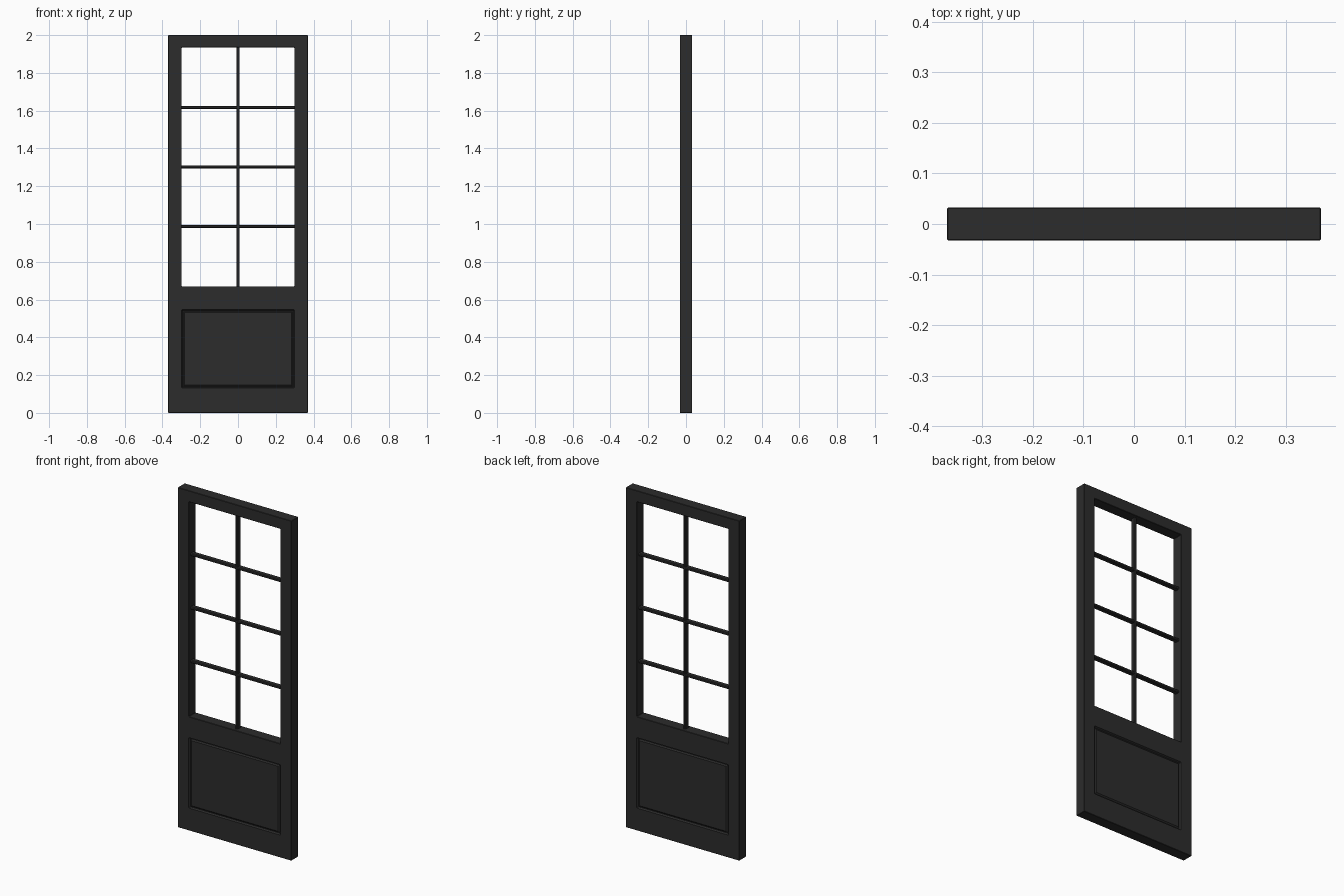
import bpy, bmesh, math
from mathutils import Vector

if "Cube" in bpy.data.objects:
    bpy.data.objects.remove(bpy.data.objects["Cube"])

mat = bpy.data.materials.new("dark_paint")
mat.diffuse_color = (0.025, 0.025, 0.025, 1)
mat.use_nodes = True
mat.node_tree.nodes["Principled BSDF"].inputs["Base Color"].default_value = mat.diffuse_color

W, H, D = 0.37, 2.0, 0.0325            # half width, height, half depth
OX, OZ0, OZ1 = 0.298, 0.67, 1.934      # glazed opening
PZ0, PZ1 = 0.132, 0.547                # lower panel


def finish(bm, name, bevel=0.0):
    bmesh.ops.recalc_face_normals(bm, faces=bm.faces)
    me = bpy.data.meshes.new(name)
    bm.to_mesh(me)
    bm.free()
    ob = bpy.data.objects.new(name, me)
    bpy.context.collection.objects.link(ob)
    me.materials.append(mat)
    if bevel:
        m = ob.modifiers.new("edge_softening", 'BEVEL')
        m.width, m.segments = bevel, 1
        m.limit_method, m.angle_limit = 'ANGLE', math.radians(70)
    return ob


# Door leaf: a grid of cells with the opening left out, extruded to thickness
bm = bmesh.new()
xs = [-W, -OX, OX, W]
zs = [0, PZ0, PZ1, OZ0, OZ1, H]
grid = [[bm.verts.new((x, -D, z)) for x in xs] for z in zs]
for j in range(len(zs) - 1):
    for i in range(len(xs) - 1):
        if (i, j) != (1, 3):
            bm.faces.new((grid[j][i], grid[j][i + 1], grid[j + 1][i + 1], grid[j + 1][i]))
front = list(bm.faces)
ext = bmesh.ops.extrude_face_region(bm, geom=front, use_keep_orig=True)
bmesh.ops.translate(bm, vec=(0, 2 * D, 0),
                    verts=[g for g in ext["geom"] if isinstance(g, bmesh.types.BMVert)])
bmesh.ops.recalc_face_normals(bm, faces=bm.faces)

# Fielded panel on both sides: moulding slope, groove floor, raised field
mid = Vector((0, 0, (PZ0 + PZ1) / 2))
for side in (-1, 1):
    panel = min((f for f in bm.faces if abs(f.normal.y) > 0.9),
                key=lambda f: (f.calc_center_median() - mid - Vector((0, side * D, 0))).length)
    for inset, depth in ((0.005, 0.010), (0.004, 0.010), (0.007, 0.004)):
        bmesh.ops.inset_region(bm, faces=[panel], thickness=inset, use_even_offset=True)
        for v in panel.verts:
            v.co.y = side * (D - depth)
finish(bm, "door_leaf", 0.002)


# Glazing bars with an eight-sided section
def bar(name, start, end, across):
    hw, hd, c = 0.008, 0.015, 0.004
    prof = [(-hw, -hd + c), (-hw + c, -hd), (hw - c, -hd), (hw, -hd + c),
            (hw, hd - c), (hw - c, hd), (-hw + c, hd), (-hw, hd - c)]
    bm = bmesh.new()
    rings = [[bm.verts.new(Vector(p) + Vector(across) * a + Vector((0, b, 0))) for a, b in prof]
             for p in (start, end)]
    for i in range(8):
        k = (i + 1) % 8
        bm.faces.new((rings[0][i], rings[0][k], rings[1][k], rings[1][i]))
    for r in rings:
        bm.faces.new(r)
    return finish(bm, name)


bar("upright_glazing_bar", (0, 0, OZ0), (0, 0, OZ1), (1, 0, 0))
for n, z in enumerate((0.987, 1.302, 1.617)):
    bar(f"cross_glazing_bar_{n + 1}", (-OX, 0, z), (OX, 0, z), (0, 0, 1))
